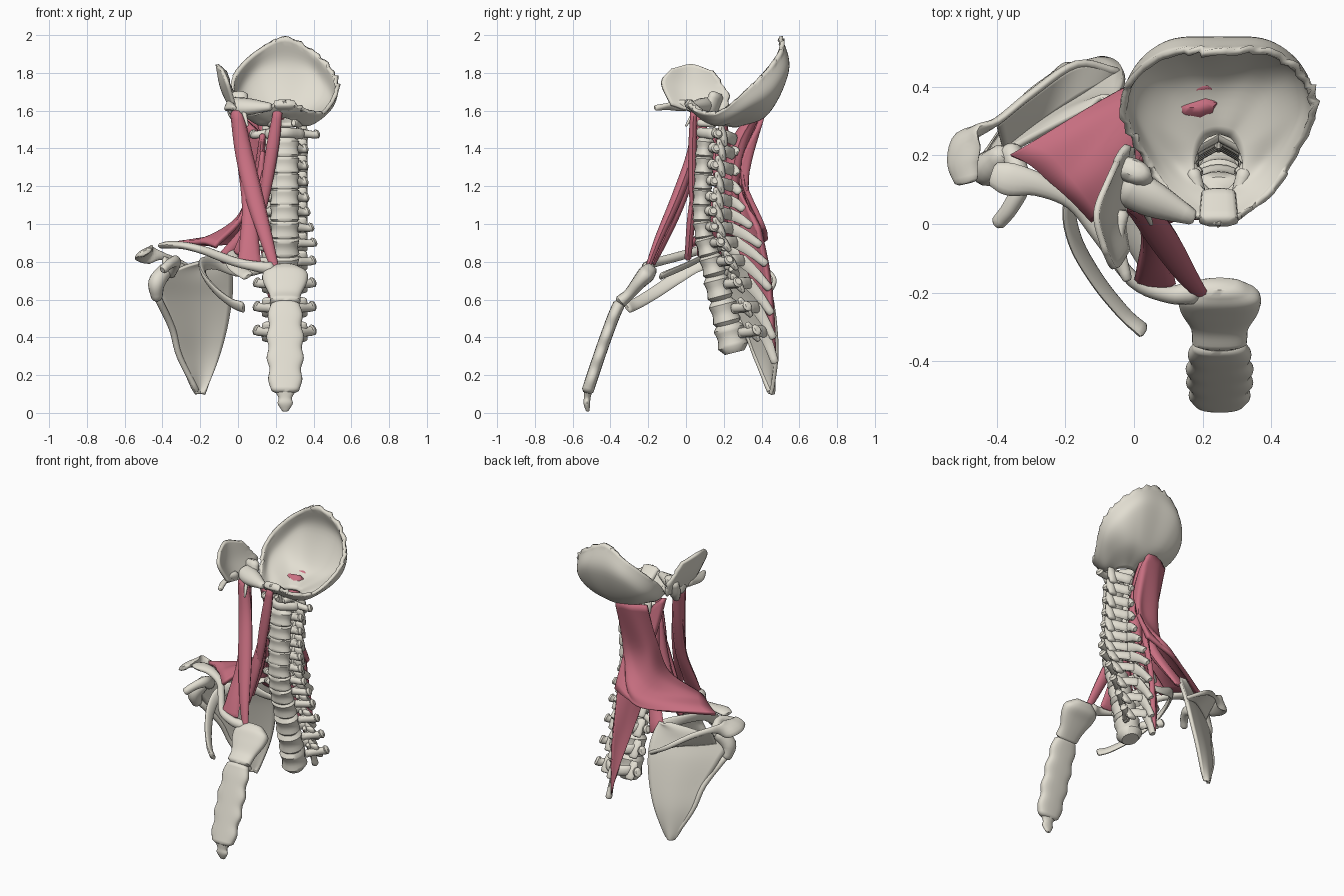
import bpy, bmesh, math, random
from mathutils import Vector as V

random.seed(4)
CX = 0.247          # body midline
muscle = bpy.data.materials.new("muscle")
muscle.diffuse_color = (0.58, 0.16, 0.22, 1)
bone = bpy.data.materials.new("bone")
bone.diffuse_color = (0.76, 0.73, 0.64, 1)


def spline(ps, n):
    """Catmull-Rom through tuples of any length, n steps per span."""
    P = [tuple(2*a-b for a, b in zip(ps[0], ps[1]))] + list(ps) + \
        [tuple(2*a-b for a, b in zip(ps[-1], ps[-2]))]
    out = []
    for i in range(1, len(P)-2):
        for k in range(n):
            t = k/n
            out.append(tuple(0.5*(2*b+(c-a)*t+(2*a-5*b+4*c-d)*t*t+(3*b-a-3*c+d)*t**3)
                             for a, b, c, d in zip(*P[i-1:i+3])))
    return out + [tuple(ps[-1])]


def tube(bm, pts, ref=(1, 0, 0), n=5, sides=14, box=1.0, ridge=0.0):
    """Sweep an ellipse; each point is x, y, z, half width along ref, half thickness."""
    s = spline(pts, n)
    c = [V(p[:3]) for p in s]
    rings = []
    last = len(s)-1
    for i, p in enumerate(s):
        t = (c[min(i+1, last)]-c[max(i-1, 0)]).normalized()
        u = V(ref)-t*V(ref).dot(t)
        u.normalize()
        w = t.cross(u)
        steps = [(0, 1)]
        e = 0.45*min(p[3], p[4])
        if i == 0:
            steps = [(-e, .65), (0, 1)]
        elif i == last:
            steps = [(0, 1), (e, .65)]
        for off, k in steps:
            ring = []
            for j in range(sides):
                a = 2*math.pi*j/sides
                ca, sa = math.cos(a), math.sin(a)
                f = k*(1+ridge*math.cos(a*sides/2))
                ring.append(bm.verts.new(c[i]+t*off
                            + u*(p[3]*f*math.copysign(abs(ca)**box, ca))
                            + w*(p[4]*f*math.copysign(abs(sa)**box, sa))))
            rings.append(ring)
    for r, q in zip(rings, rings[1:]):
        for j in range(sides):
            k = (j+1) % sides
            bm.faces.new((r[j], r[k], q[k], q[j]))
    bm.faces.new(rings[0][::-1])
    bm.faces.new(rings[-1])


def finish(name, bm, mat=bone, thick=0):
    bmesh.ops.remove_doubles(bm, verts=bm.verts, dist=1e-5)
    bmesh.ops.recalc_face_normals(bm, faces=bm.faces)
    me = bpy.data.meshes.new(name)
    bm.to_mesh(me)
    bm.free()
    ob = bpy.data.objects.new(name, me)
    bpy.context.collection.objects.link(ob)
    me.materials.append(mat)
    if thick:
        m = ob.modifiers.new("thickness", 'SOLIDIFY')
        m.thickness, m.offset = thick, 0
    bpy.ops.object.select_all(action='DESELECT')
    ob.select_set(True)
    bpy.context.view_layer.objects.active = ob
    bpy.ops.object.shade_smooth_by_angle(angle=math.radians(50))


def sheet(name, rows, thick, mat=bone, n=7, rough=0):
    """Smooth patch through a grid of control points, given thickness."""
    bm = bmesh.new()
    lines = [spline(r, n) for r in rows]
    cols = [spline(c, n) for c in zip(*lines)]
    g = [[bm.verts.new(V(p)+V([random.uniform(-rough, rough)*(i > len(cols)-2)]*3))
          for p in c] for i, c in enumerate(cols)]
    for a, b in zip(g, g[1:]):
        for j in range(len(a)-1):
            bm.faces.new((a[j], b[j], b[j+1], a[j+1]))
    finish(name, bm, mat, thick)


def solid(name, *tubes, mat=bone, **kw):
    bm = bmesh.new()
    for t in tubes:
        tube(bm, t, **kw)
    finish(name, bm, mat)


# Occipital bone: columns run from the foramen to the rim, mirrored about the midline
half = [[(0, .08, 1.57), (0, .05, 1.59), (0, .03, 1.61), (0, 0, 1.65)],
        [(.03, .085, 1.56), (.05, .07, 1.575), (.058, .045, 1.6), (.06, .02, 1.63)],
        [(.055, .11, 1.54), (.09, .11, 1.55), (.12, .105, 1.565), (.15, .09, 1.59)],
        [(.07, .17, 1.53), (.13, .18, 1.53), (.18, .19, 1.56), (.215, .19, 1.6)],
        [(.06, .22, 1.525), (.17, .29, 1.57), (.25, .33, 1.63), (.28, .33, 1.72)],
        [(.04, .25, 1.52), (.15, .39, 1.59), (.23, .45, 1.7), (.245, .43, 1.82)],
        [(.02, .26, 1.52), (.09, .43, 1.6), (.14, .525, 1.79), (.14, .5, 1.92)],
        [(0, .265, 1.52), (0, .43, 1.59), (0, .535, 1.82), (0, .5, 1.99)]]
cols = half + [[(-x, y, z) for x, y, z in c] for c in half[-2::-1]]
sheet("occipital_bone", [[(x+CX, y, z) for x, y, z in c] for c in cols], .02, rough=.009)
solid("basilar_part", [(CX, .09, 1.58, .05, .02), (CX, .01, 1.64, .058, .024)], box=.6)
solid("occipital_condyles", *[[(CX+s*.05, .07, 1.535, .018, .02), (CX+s*.075, .15, 1.53, .022, .02)]
                              for s in (-1, 1)])

# Temporal bone
sheet("temporal_squama", [[(-.02, -.08, 1.63), (-.03, .03, 1.6), (0, .22, 1.6)],
                          [(-.055, -.13, 1.75), (-.085, .02, 1.72), (-.03, .22, 1.7)],
                          [(-.085, -.08, 1.82), (-.11, .03, 1.845), (-.07, .14, 1.81)]], .018, rough=.005)
solid("temporal_base",
      [(-.02, .11, 1.62, .06, .05), (.06, .07, 1.62, .055, .042), (.17, .02, 1.62, .024, .02)],
      [(-.005, .16, 1.68, .035, .06), (0, .13, 1.6, .035, .06), (.005, .1, 1.54, .022, .03)],
      [(-.04, .03, 1.63, .03, .025), (-.05, -.07, 1.625, .03, .015), (-.02, -.16, 1.615, .014, .016)],
      [(.03, .05, 1.6, .014, .014), (.05, 0, 1.52, .006, .006)], ref=(.3, 1, .5))

# Vertebrae: centre z, centre y, spinous tip y and z, transverse half width
spine = [(1.48, .11, .24, 1.48, .18), (1.4, .1, .27, 1.38, .12), (1.31, .095, .27, 1.27, .12),
         (1.225, .09, .28, 1.17, .12), (1.14, .085, .3, 1.08, .125), (1.06, .083, .34, .99, .13),
         (.97, .09, .39, .89, .15), (.88, .11, .42, .79, .165), (.78, .14, .44, .66, .16),
         (.66, .17, .45, .53, .16), (.53, .205, .46, .4, .16), (.4, .238, .47, .27, .16)]
for i, (z, y, ty, tz, w) in enumerate(spine):
    a, b = spine[max(i-1, 0)], spine[min(i+1, 11)]
    u = V((0, a[1]-b[1], a[0]-b[0])).normalized()
    back = V((0, u.z, -u.y))
    c = V((CX, y, z))
    th = max(0, i-6)/5                       # 0 cervical to 1 thoracic
    d, h = .05+.032*th, .036+.012*th
    bm = bmesh.new()

    def at(x, bk, up, r1, r2):
        return (*(c+V((x, 0, 0))+back*bk+u*up), r1, r2)
    if i:                                    # body
        tube(bm, [at(0, 0, -h, .078, d), at(0, 0, 0, .07, d*.88), at(0, 0, h, .078, d)], sides=20, n=3)
    else:                                    # ring front of the first vertebra
        tube(bm, [at(-.09, .03, 0, .028, .02), at(0, -.04, 0, .026, .016), at(.09, .03, 0, .028, .02)],
             ref=(0, 0, 1))
    for s in (-1, 1):
        # arch, transverse process, articular pillar
        tube(bm, [at(s*.065, d*.6, .01, .026, .014), at(s*.08, d+.045, 0, .03, .015),
                  at(0, d+.1, -.015, .032, .016)], ref=u, sides=10, n=4)
        tube(bm, [at(s*.06, d*.7, .01, .024, .022), at(s*(w-.03), d*.7+.02+.05*th, 0, .02+.006*th, .02),
                  at(s*(w-.01), d*.7+.025+.06*th, .005, .026+.006*th, .026)], ref=u, sides=10, n=4)
        tube(bm, [at(s*.09, d+.055, -.05, .03, .014), at(s*.09, d+.035, 0, .033, .024),
                  at(s*.09, d+.02, .05, .028, .014)], sides=10, n=3)
    if i:
        q = c+back*(d+.09)-u*.01
        tube(bm, [(*q, .016, .034), (CX, (q.y+ty)/2, (q.z+tz)/2+.008, .012, .027),
                  (CX, ty, tz, .02, .022)], sides=10)
    finish("vertebra_%d" % (i+1), bm)

# Breastbone, with scalloped rib notches along the body
solid("manubrium", [(.25, -.185, .765, .075, .036), (.25, -.21, .735, .118, .046), (.25, -.25, .69, .115, .038),
                    (.25, -.3, .63, .085, .03), (.25, -.345, .59, .08, .034)], box=.75, sides=24)
body = [(.25, -.355-.165*(k/8)**.9, .575-.057*k, (.076, .088)[k % 2]+.012*math.sin(k*.42), .032)
        for k in range(9)]
solid("sternum_body", body, box=.75, sides=24)
solid("xiphoid_process", [(.25, -.518, .12, .06, .024), (.25, -.523, .08, .035, .018),
                          (.25, -.525, .05, .04, .018), (.25, -.52, .012, .018, .01)])

# Collarbone and ribs
solid("clavicle", [(.17, -.2, .765, .035, .035), (.1, -.205, .775, .026, .028), (0, -.165, .795, .022, .024),
                   (-.1, -.035, .83, .022, .024), (-.18, .065, .86, .024, .022), (-.28, .115, .885, .034, .02),
                   (-.36, .13, .89, .048, .02), (-.41, .145, .885, .036, .014)], ref=(.5, 1, 0))
solid("second_rib", [(.14, .24, .76, .018, .018), (.02, .27, .745, .028, .012), (-.11, .22, .79, .034, .013),
                     (-.185, .08, .785, .036, .013), (-.175, -.04, .72, .036, .013),
                     (-.11, -.16, .64, .034, .013), (-.03, -.26, .58, .032, .014),
                     (.025, -.31, .56, .034, .016)], ref=(-.5, -.3, 1))
solid("first_rib", [(.14, .2, .87, .016, .014), (.05, .21, .88, .024, .012), (-.03, .12, .84, .034, .012),
                    (-.02, 0, .78, .036, .012), (.05, -.13, .725, .032, .014)], ref=(1, -.6, 0))

# Shoulder blade: plate, spine shelf with acromion, socket and hook
sheet("scapula_blade", [[(x1, y1, z), ((x1+x2)/2, (y1+y2)/2+.02, z), (x2, y2, z)]
                        for z, x1, y1, x2, y2 in [(.1, -.22, .44, -.18, .445), (.15, -.25, .42, -.155, .46),
                                                  (.3, -.31, .37, -.1, .48), (.45, -.35, .31, -.06, .475),
                                                  (.6, -.41, .23, -.035, .455), (.7, -.43, .18, -.03, .425),
                                                  (.77, -.3, .25, -.04, .39), (.82, -.12, .34, -.06, .36)]], .02)
ridge = [(-.05, .445, .64), (-.17, .465, .71), (-.3, .38, .79), (-.4, .3, .83)]
root = [(-.05, .44, .63), (-.17, .37, .69), (-.3, .28, .7), (-.38, .22, .71)]
sheet("scapula_shelf", [root, ridge], .02)
solid("scapula_spine", [(*p, .012+.003*k, .012) for k, p in enumerate(ridge)] +
      [(-.475, .26, .84, .055, .02), (-.5, .19, .845, .055, .02), (-.49, .125, .85, .04, .016)], ref=(1, .6, .6))
solid("scapula_socket", [(-.38, .2, .76, .04, .035), (-.43, .16, .69, .045, .05), (-.43, .18, .61, .03, .035)])
solid("coracoid_process", [(-.36, .21, .75, .04, .035), (-.33, .12, .8, .034, .028),
                           (-.36, .05, .79, .026, .025), (-.395, .005, .76, .024, .022)], ref=(0, 0, 1))
solid("scapula_border", [(-.43, .19, .62, .02, .02), (-.35, .31, .45, .018, .018), (-.31, .37, .3, .016, .016),
                         (-.22, .44, .12, .014, .014)])

# Muscle sheets
sheet("trapezius", [[(.05, .34, 1.56), (.045, .25, 1.3), (.025, .15, 1.05), (-.12, .01, .88)],
                    [(.14, .39, 1.57), (.09, .31, 1.28), (.02, .26, 1.05), (-.18, .07, .9)],
                    [(.235, .4, 1.56), (.2, .31, 1.22), (.05, .34, 1.0), (-.24, .12, .9)],
                    [(.24, .29, 1.3), (.21, .34, 1.1), (.06, .4, .96), (-.3, .17, .9)],
                    [(.24, .41, .98), (.14, .42, .94), (0, .4, .9), (-.36, .2, .89)]], .025, muscle)
sheet("splenius", [[(.02, .2, 1.57), (.08, .24, 1.3), (.19, .33, 1.1), (.24, .385, .98)],
                   [(.13, .17, 1.45), (.14, .26, 1.15), (.19, .36, .9), (.235, .44, .72)],
                   [(.14, .15, 1.3), (.14, .27, 1.0), (.19, .39, .7), (.235, .46, .5)],
                   [(.14, .15, 1.2), (.13, .26, .92), (.18, .41, .55), (.235, .465, .29)]], .032, muscle)

# Muscle straps
fibre = dict(mat=muscle, sides=20, ridge=.04)
solid("nape_muscle", [(.17, .35, 1.555, .07, .03), (.185, .28, 1.42, .055, .045), (.19, .24, 1.2, .048, .04),
                      (.2, .28, 1.0, .02, .02)], **fibre)
solid("levator_scapulae", [(.13, .13, 1.47, .015, .02), (.11, .18, 1.25, .03, .034), (.06, .26, 1.0, .038, .032),
                           (-.05, .38, .76, .05, .015)], **fibre)
solid("sternomastoid",
      [(-.005, .07, 1.59, .035, .036), (.03, .035, 1.38, .044, .03), (.085, -.045, 1.15, .046, .03),
       (.15, -.145, .92, .034, .022), (.2, -.21, .75, .02, .012)],
      [(-.005, .09, 1.58, .03, .036), (.03, .045, 1.35, .036, .03), (.06, -.035, 1.1, .038, .026),
       (.06, -.125, .9, .05, .022), (.06, -.175, .79, .06, .014)], **fibre)
solid("longus_capitis", [(.21, .04, 1.59, .024, .018), (.185, .035, 1.42, .032, .022),
                         (.15, .035, 1.2, .028, .022), (.13, .04, 1.05, .012, .012)], **fibre)
solid("scalenes", [(.14, .06, 1.28, .012, .012), (.11, .03, 1.05, .034, .022), (.05, .01, .82, .034, .018)],
      [(.13, .09, 1.38, .012, .014), (.1, .09, 1.08, .034, .032), (.02, .08, .84, .045, .022)],
      [(.13, .12, 1.15, .012, .014), (.07, .15, 1.0, .028, .028), (-.09, .17, .81, .028, .018)], **fibre)
